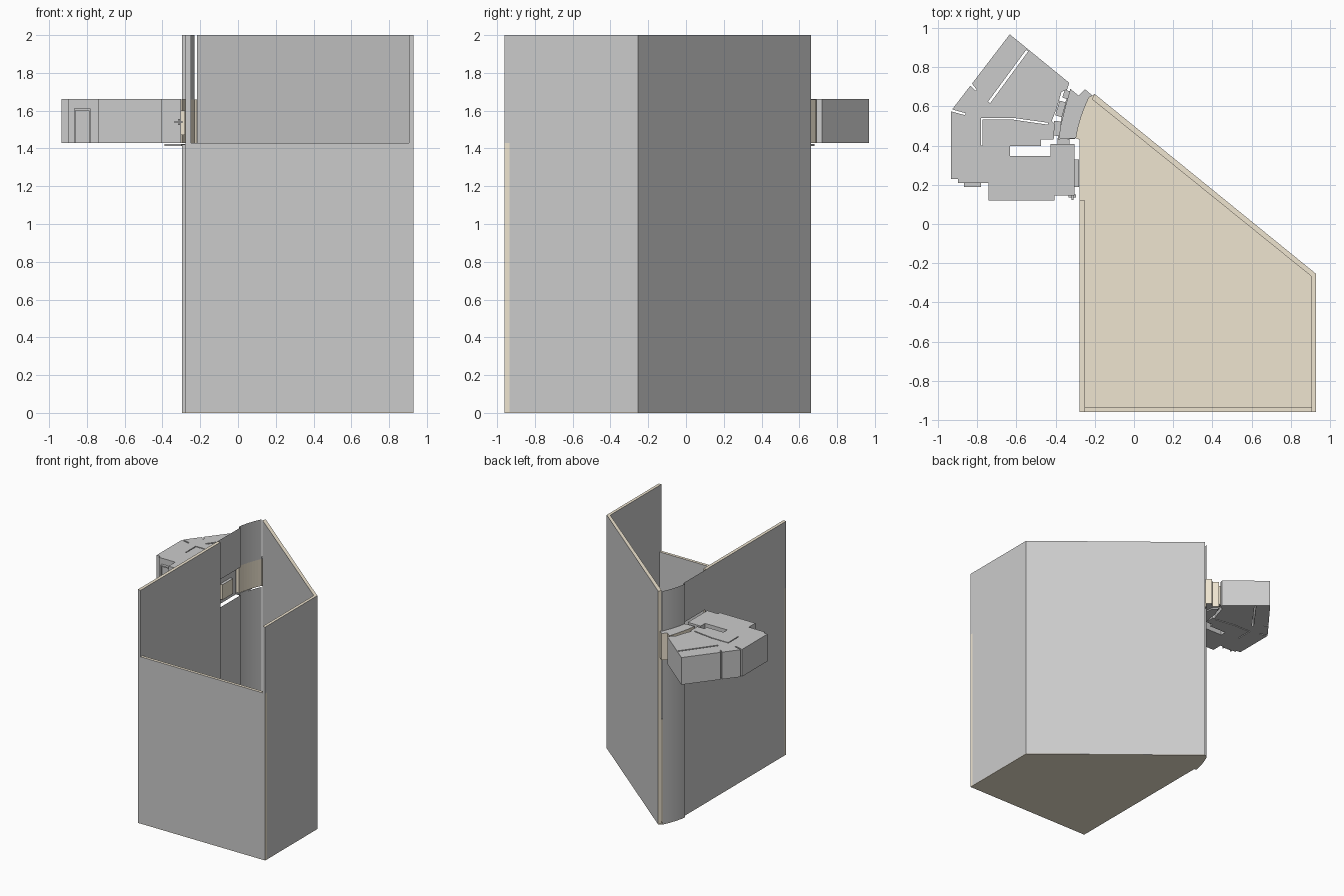
import bpy, bmesh
from mathutils import Vector

if "Cube" in bpy.data.objects:
    bpy.data.objects.remove(bpy.data.objects["Cube"])

Z0, Z1 = 1.43, 1.663          # booth floor and roof heights


def material(name, rgb):
    m = bpy.data.materials.new(name)
    m.diffuse_color = (*rgb, 1)
    m.use_nodes = True
    m.node_tree.nodes["Principled BSDF"].inputs["Base Color"].default_value = m.diffuse_color
    return m


GREY = material("grey", (0.8, 0.8, 0.8))
TAN = material("tan", (0.86, 0.78, 0.63))


def prism(name, outline, z0, z1, holes=(), tan=None):
    """Extrude a plan outline (with holes); tan(face) picks the tan faces."""
    cu = bpy.data.curves.new(name, 'CURVE')
    cu.dimensions, cu.fill_mode = '2D', 'BOTH'
    cu.extrude = (z1 - z0) / 2
    for loop in (outline, *holes):
        sp = cu.splines.new('POLY')
        sp.points.add(len(loop) - 1)
        for p, (x, y) in zip(sp.points, loop):
            p.co = (x, y, 0, 1)
        sp.use_cyclic_u = True
        sp.use_smooth = False
    tmp = bpy.data.objects.new(name + "_tmp", cu)
    bpy.context.collection.objects.link(tmp)
    deps = bpy.context.evaluated_depsgraph_get()
    me = bpy.data.meshes.new_from_object(tmp.evaluated_get(deps))
    bpy.data.objects.remove(tmp)
    bm = bmesh.new()
    bm.from_mesh(me)
    bmesh.ops.remove_doubles(bm, verts=bm.verts, dist=1e-5)
    bmesh.ops.translate(bm, verts=bm.verts, vec=(0, 0, (z0 + z1) / 2))
    bmesh.ops.recalc_face_normals(bm, faces=bm.faces)
    me.materials.clear()
    me.materials.append(GREY)
    me.materials.append(TAN)
    for f in bm.faces:
        f.smooth = False
        f.material_index = int(bool(tan and tan(f)))
    bm.to_mesh(me)
    bm.free()
    me.name = name
    ob = bpy.data.objects.new(name, me)
    bpy.context.collection.objects.link(ob)
    return ob


def rect(x0, x1, y0, y1):
    return [(x0, y0), (x1, y0), (x1, y1), (x0, y1)]


def bar(a, b, w):
    """Thin rectangle of width w running from a to b."""
    a, b = Vector(a), Vector(b)
    n = (b - a).normalized().orthogonal() * w / 2
    return [tuple(p) for p in (a + n, b + n, b - n, a - n)]


def bez(a, c, b, n):
    return [tuple((1 - t) ** 2 * a[k] + 2 * t * (1 - t) * c[k] + t * t * b[k] for k in (0, 1))
            for t in (i / n for i in range(n + 1))]


def edges(f):                  # cut edges of the boards
    return f.calc_area() < 0.075


def sides(f):
    return abs(f.normal.z) < 0.5


def everything(f):
    return True


# curved screen plan
curve = bez((-0.296, 0.438), (-0.28, 0.54), (-0.23, 0.645), 8)

# floor
T = 0.004
prism("floor", [(-0.277, -0.96), (0.93, -0.96), (0.93, -0.255), (-0.2, 0.663)]
      + curve[::-1] + [(-0.277, 0.43)], 0, T, tan=everything)

# enclosure walls
prism("front_wall", rect(-0.277, 0.93, -0.96, -0.935), T, Z0, tan=edges)
prism("left_wall", rect(-0.277, -0.25, -0.935, 0.12), T, 2, tan=edges)
prism("left_wall_end", rect(-0.277, -0.25, -0.96, -0.935), Z0, 2,
      tan=lambda f: f.normal.z > 0.5)
prism("right_wall", [(0.905, -0.935), (0.93, -0.935), (0.93, -0.255), (0.905, -0.267)],
      T, 2, tan=edges)
prism("right_wall_end", rect(0.905, 0.93, -0.96, -0.935), Z0, 2,
      tan=lambda f: f.normal.z > 0.5)
prism("diagonal_wall", [(0.93, -0.255), (-0.2, 0.663), (-0.216, 0.638), (0.905, -0.267)],
      T, 2, tan=edges)

# thin screen: flat panel, step and curve, with the window band left open
plan = [(-0.277, 0.12), (-0.277, 0.14), (-0.277, 0.43)] + curve
levels = [T, 1.42, 1.66, 2]
bm = bmesh.new()
grid = [[bm.verts.new((x, y, z)) for z in levels] for x, y in plan]
for i in range(len(plan) - 1):
    for j in range(3):
        if j == 1 and i != 0:
            continue
        bm.faces.new((grid[i][j], grid[i][j + 1], grid[i + 1][j + 1], grid[i + 1][j]))
me = bpy.data.meshes.new("curved_screen")
bm.to_mesh(me)
bm.free()
screen = bpy.data.objects.new("curved_screen", me)
bpy.context.collection.objects.link(screen)
bpy.context.view_layer.objects.active = screen
screen.select_set(True)
bpy.ops.object.shade_smooth_by_angle()

# booth rooms, with the partition gaps as notches and slots
booth = [(-0.634, 0.968), (-0.33, 0.72), (-0.342, 0.685), (-0.37, 0.675), (-0.395, 0.59),
         (-0.42, 0.525), (-0.405, 0.51), (-0.41, 0.43), (-0.475, 0.43), (-0.475, 0.398),
         (-0.634, 0.398), (-0.634, 0.347), (-0.425, 0.347), (-0.425, 0.408),
         (-0.303, 0.408), (-0.303, 0.145), (-0.405, 0.145), (-0.405, 0.12),
         (-0.742, 0.12), (-0.742, 0.21), (-0.898, 0.21), (-0.898, 0.23), (-0.934, 0.23),
         (-0.934, 0.575), (-0.862, 0.555), (-0.859, 0.565), (-0.928, 0.585),
         (-0.835, 0.706), (-0.81, 0.68), (-0.803, 0.686), (-0.827, 0.716)]
slots = [bar((-0.545, 0.885), (-0.74, 0.62), 0.013),
         [(-0.78, 0.4), (-0.772, 0.4), (-0.772, 0.533), (-0.62, 0.533), (-0.44, 0.507),
          (-0.44, 0.517), (-0.62, 0.542), (-0.78, 0.542)]]
prism("booth_rooms", booth, Z0, Z1, holes=slots)

# tan lobby that fills the curved opening
lobby = [(-0.325, 0.69), (-0.283, 0.655), (-0.25, 0.688), (-0.212, 0.655)] + curve[::-1] \
    + [(-0.385, 0.432), (-0.375, 0.5), (-0.35, 0.6)]
prism("lobby", lobby, Z0, Z1 - 0.003, tan=sides)

# small windows between rooms and lobby
for i, (a, b) in enumerate([((-0.336, 0.68), (-0.35, 0.64)),
                            ((-0.363, 0.625), (-0.385, 0.55)),
                            ((-0.39, 0.525), (-0.398, 0.45))]):
    prism(f"lobby_window_{i + 1}", bar(a, b, 0.035), Z0 + 0.03, Z1 - 0.03, tan=sides)
prism("lobby_door", rect(-0.39, -0.33, 0.406, 0.434), Z0, 1.61, tan=sides)

# step plate below the lobby
prism("step_plate", [(-0.39, 0.435), (-0.3, 0.435), (-0.28, 0.55), (-0.285, 0.65),
                     (-0.325, 0.68), (-0.36, 0.6)], 1.412, 1.424)

# window box facing the left screen, with a sunk pane
prism("side_window_frame", rect(-0.303, -0.28, 0.19, 0.33), 1.47, 1.6, tan=sides)

# street door: jambs, lintel and panel
for n, x in (("left", -0.868), ("right", -0.788)):
    prism(f"door_jamb_{n}", rect(x, x + 0.008, 0.188, 0.21), Z0, 1.61)
prism("door_lintel", rect(-0.868, -0.78, 0.188, 0.21), 1.602, 1.612)
prism("door_panel", rect(-0.86, -0.788, 0.202, 0.209), Z0, 1.602)

# wall fitting by the corner
prism("wall_fitting", rect(-0.335, -0.295, 0.135, 0.15), 1.535, 1.545)
prism("wall_fitting_stem", rect(-0.318, -0.308, 0.122, 0.146), 1.525, 1.555)
